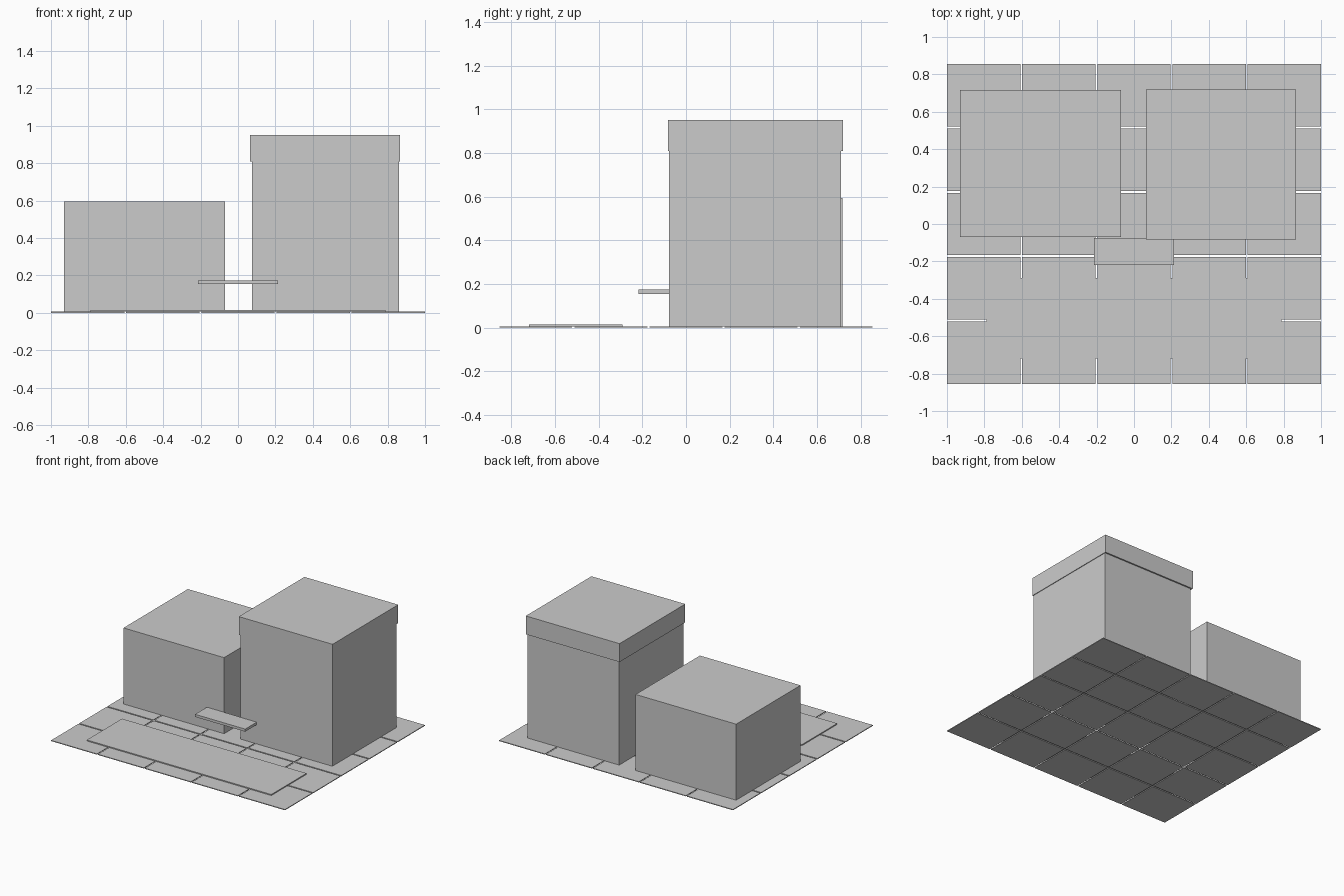
import bpy

if "Cube" in bpy.data.objects:
    bpy.data.objects.remove(bpy.data.objects["Cube"])

grey = bpy.data.materials.new("plain grey")
grey.diffuse_color = (0.6, 0.6, 0.6, 1.0)
grey.use_nodes = True
grey.node_tree.nodes["Principled BSDF"].inputs["Base Color"].default_value = grey.diffuse_color


def box(name, x0, x1, y0, y1, z0, z1):
    """Axis-aligned box from its extents."""
    bpy.ops.mesh.primitive_cube_add(size=1)
    ob = bpy.context.object
    ob.name = name
    ob.data.materials.append(grey)
    ob.scale = (x1 - x0, y1 - y0, z1 - z0)
    ob.location = ((x0 + x1) / 2, (y0 + y1) / 2, (z0 + z1) / 2)
    bpy.ops.object.transform_apply(location=True, rotation=False, scale=True)
    return ob


# paving: 5 x 5 thin slabs with narrow joints
PX, PY, GAP, TOP = 0.402, 0.344, 0.010, 0.006
for i in range(5):
    for j in range(5):
        cx, cy = (i - 2) * PX, (j - 2) * PY
        hx, hy = (PX - GAP) / 2, (PY - GAP) / 2
        box(f"paving_slab_{i}_{j}", cx - hx, cx + hx, cy - hy, cy + hy, 0, TOP)

# forecourt plate in front of the buildings
box("forecourt_plate", -0.789, 0.789, -0.72, -0.29, TOP, 0.014)

# low building on the left
box("low_building", -0.93, -0.07, -0.07, 0.716, TOP, 0.594)

# tall building on the right with an overhanging parapet
box("tall_building", 0.075, 0.861, -0.077, 0.709, TOP, 0.81)
box("parapet", 0.064, 0.866, -0.082, 0.72, 0.81, 0.952)

# entrance canopy spanning both buildings
box("entrance_canopy", -0.214, 0.214, -0.218, -0.074, 0.154, 0.174)
